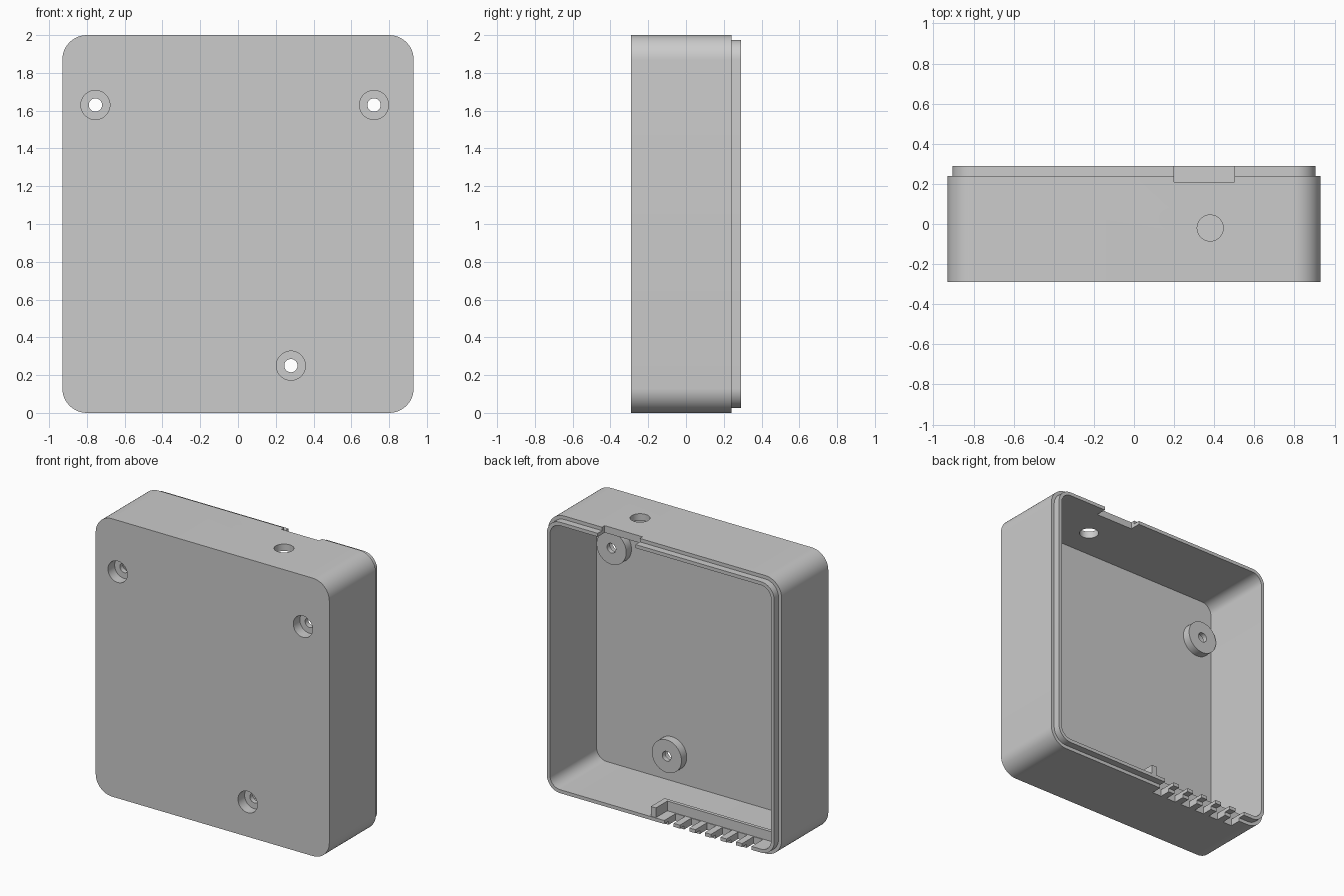
import bpy, bmesh, math
from mathutils import Matrix, Vector

if "Cube" in bpy.data.objects:
    bpy.data.objects.remove(bpy.data.objects["Cube"], do_unlink=True)

grey = bpy.data.materials.new("light_grey_plastic")
grey.use_nodes = True
grey.diffuse_color = (0.6, 0.6, 0.6, 1)
grey.node_tree.nodes["Principled BSDF"].inputs["Base Color"].default_value = (0.6, 0.6, 0.6, 1)

HALF_W, HEIGHT, RADIUS = 0.93, 2.0, 0.13
FRONT, STEP, BACK = -0.29, 0.24, 0.29
LIP, WALL = 0.025, 0.05
FLOOR, BOSS_TOP = -0.24, -0.18


def finish(name, bm):
    bmesh.ops.recalc_face_normals(bm, faces=bm.faces)
    mesh = bpy.data.meshes.new(name)
    bm.to_mesh(mesh)
    bm.free()
    mesh.materials.append(grey)
    obj = bpy.data.objects.new(name, mesh)
    bpy.context.collection.objects.link(obj)
    return obj


def box(name, x0, x1, y0, y1, z0, z1):
    bm = bmesh.new()
    centre = Vector((x0 + x1, y0 + y1, z0 + z1)) / 2
    size = (x1 - x0, y1 - y0, z1 - z0)
    bmesh.ops.create_cube(bm, size=1, matrix=Matrix.Translation(centre) @ Matrix.Diagonal((*size, 1)))
    return finish(name, bm)


def cylinder(name, centre, radius, depth, axis="Y"):
    bm = bmesh.new()
    turn = Matrix.Rotation(math.pi / 2, 4, "X") if axis == "Y" else Matrix()
    bmesh.ops.create_cone(bm, cap_ends=True, segments=48, radius1=radius, radius2=radius,
                          depth=depth, matrix=Matrix.Translation(centre) @ turn)
    return finish(name, bm)


def cut(obj, cutter):
    mod = obj.modifiers.new("cut", "BOOLEAN")
    mod.operation, mod.solver, mod.object = "DIFFERENCE", "EXACT", cutter
    bpy.context.view_layer.objects.active = obj
    bpy.ops.object.modifier_apply(modifier=mod.name)


def discard(obj):
    bpy.data.objects.remove(obj, do_unlink=True)


def rounded_ring(bm, inset, y, steps=12):
    """Rounded rectangle of vertices in the xz plane."""
    r = RADIUS - inset
    cx, cz = HALF_W - RADIUS, HEIGHT / 2 - RADIUS
    ring = []
    for k, (sx, sz) in enumerate([(1, 1), (-1, 1), (-1, -1), (1, -1)]):
        for i in range(steps + 1):
            a = (k + i / steps) * math.pi / 2
            ring.append(bm.verts.new((sx * cx + r * math.cos(a), y,
                                      HEIGHT / 2 + sz * cz + r * math.sin(a))))
    return ring


# Hollow case with a stepped lip around the open back
bm = bmesh.new()
sections = [(0, FRONT), (0, STEP), (LIP, STEP), (LIP, BACK), (WALL, BACK), (WALL, FLOOR)]
rings = [rounded_ring(bm, *s) for s in sections]
for a, b in zip(rings, rings[1:]):
    for i in range(len(a)):
        j = (i + 1) % len(a)
        bm.faces.new((a[i], a[j], b[j], b[i]))
bm.faces.new(rings[0])
bm.faces.new(rings[-1])
case = finish("case_shell", bm)
parts = [case]

# Screw bosses with recessed through holes
for name, x, z in [("right", -0.755, 1.63), ("left", 0.72, 1.63), ("lower", 0.28, 0.25)]:
    boss = cylinder(name + "_screw_boss", (x, (FLOOR + BOSS_TOP) / 2 - 0.005, z), 0.118,
                    BOSS_TOP - FLOOR + 0.01)
    recess = cylinder("recess_cutter", (x, FRONT, z), 0.077, 0.15)
    hole = cylinder("hole_cutter", (x, FRONT, z), 0.035, 0.4)
    for target in (case, boss):
        cut(target, recess)
        cut(target, hole)
    discard(recess)
    discard(hole)
    parts.append(boss)

# Round cable hole and rim notch in the top wall
cable = cylinder("cable_cutter", (0.38, -0.02, HEIGHT), 0.065, 0.3, axis="Z")
notch = box("notch_cutter", 0.2, 0.5, 0.21, 0.4, 1.9, 2.1)
slots = []

# Vent slots in the bottom wall, open towards the back
for i in range(6):
    x = -0.03 - i * 0.124
    slots.append(box("slot_cutter", x - 0.075, x, 0.16, 0.4, -0.1, 0.1))
for cutter in [cable, notch] + slots:
    cut(case, cutter)
    discard(cutter)

# L-shaped baffle shielding the vents
parts.append(box("vent_baffle_rail", -HALF_W + WALL - 0.005, 0.08, 0.13, 0.155, 0.045, 0.12))
parts.append(box("vent_baffle_end", 0.04, 0.08, 0.15, BACK - 0.005, 0.045, 0.12))

for obj in parts:
    bpy.ops.object.select_all(action="DESELECT")
    obj.select_set(True)
    bpy.context.view_layer.objects.active = obj
    bpy.ops.object.shade_smooth_by_angle(angle=math.radians(30))
